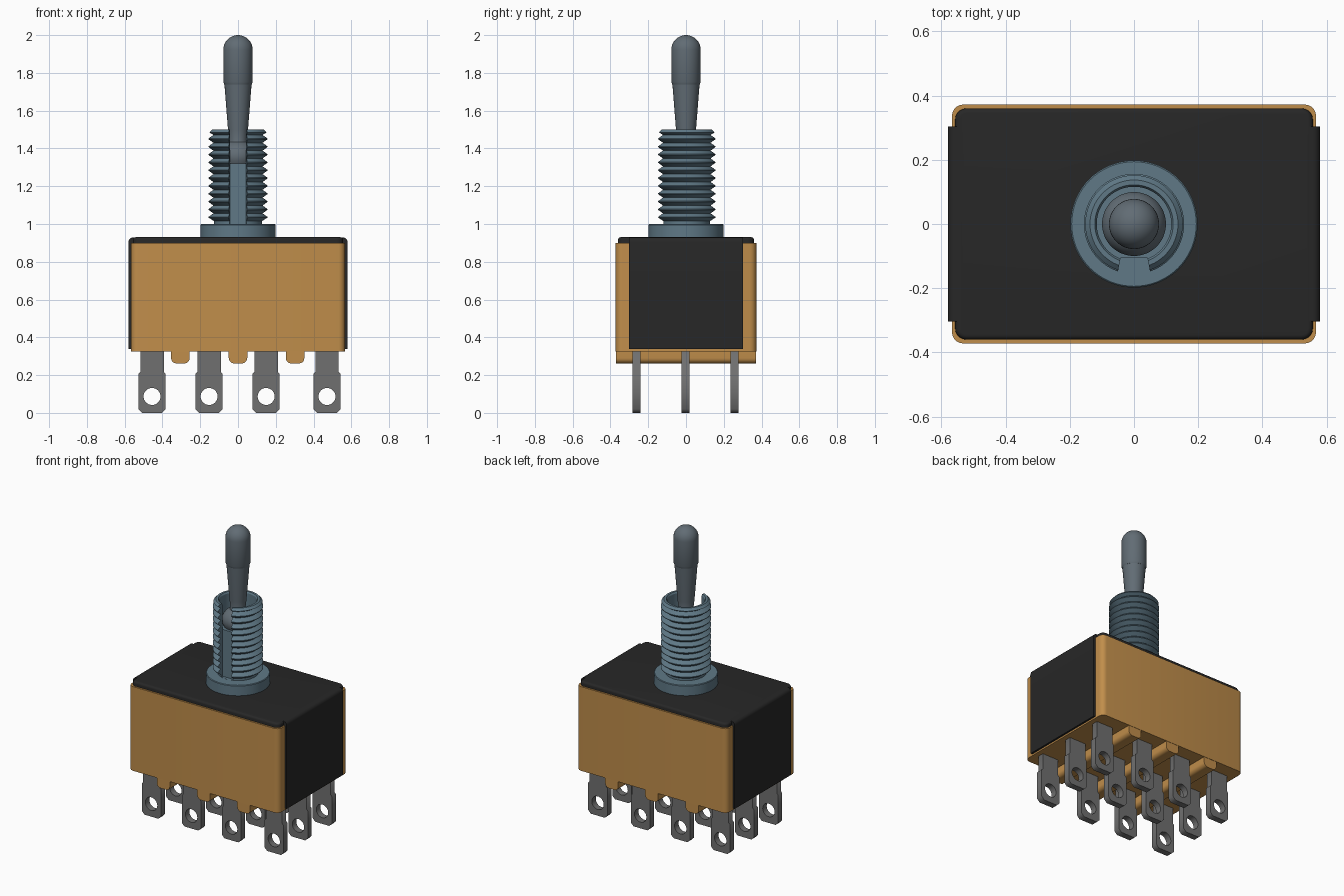
import bpy, bmesh, math
from mathutils import Vector

if "Cube" in bpy.data.objects:
    bpy.data.objects.remove(bpy.data.objects["Cube"])


def material(name, rgb):
    m = bpy.data.materials.new(name)
    m.diffuse_color = (*rgb, 1)
    m.use_nodes = True
    m.node_tree.nodes["Principled BSDF"].inputs["Base Color"].default_value = m.diffuse_color
    return m


ORANGE = material("orange_plastic", (0.53, 0.27, 0.07))
BLACK = material("black_plastic", (0.02, 0.02, 0.02))
BLUE = material("blue_steel", (0.115, 0.19, 0.24))
LEVER = material("lever_steel", (0.12, 0.15, 0.175))
METAL = material("terminal_metal", (0.16, 0.16, 0.16))


def finish(name, bm, mat):
    bmesh.ops.recalc_face_normals(bm, faces=bm.faces)
    mesh = bpy.data.meshes.new(name)
    bm.to_mesh(mesh)
    bm.free()
    ob = bpy.data.objects.new(name, mesh)
    bpy.context.collection.objects.link(ob)
    if mat:
        mesh.materials.append(mat)
    return ob


def smooth(ob, angle=35):
    bpy.ops.object.select_all(action='DESELECT')
    ob.select_set(True)
    bpy.context.view_layer.objects.active = ob
    bpy.ops.object.shade_smooth_by_angle(angle=math.radians(angle))


def box(name, lo, hi, mat, rules=()):
    """Box; each rule is (edge test, radius) for a rounded bevel."""
    bm = bmesh.new()
    bmesh.ops.create_cube(bm, size=1)
    lo, hi = Vector(lo), Vector(hi)
    for v in bm.verts:
        v.co = Vector([lo[i] + (v.co[i] + 0.5) * (hi[i] - lo[i]) for i in range(3)])
    for test, radius in rules:
        edges = [e for e in bm.edges if test(e.verts[0].co, e.verts[1].co)]
        bmesh.ops.bevel(bm, geom=edges, offset=radius, segments=5,
                        profile=0.5, affect='EDGES')
    ob = finish(name, bm, mat)
    smooth(ob)
    return ob


def lathe(name, profile, mat, steps=64, closed=False):
    bm = bmesh.new()
    verts = [bm.verts.new((r, 0, z)) for r, z in profile]
    edges = [bm.edges.new(p) for p in zip(verts, verts[1:])]
    if closed:
        edges.append(bm.edges.new((verts[-1], verts[0])))
    bmesh.ops.spin(bm, geom=verts + edges, cent=(0, 0, 0), axis=(0, 0, 1),
                   angle=math.tau, steps=steps, use_duplicate=False)
    bmesh.ops.remove_doubles(bm, verts=bm.verts, dist=1e-5)
    return finish(name, bm, mat)


def upright(a, b):
    return abs(a.z - b.z) > 0.01


def at_height(z):
    return lambda a, b: abs(a.z - z) < 1e-4 and abs(b.z - z) < 1e-4


# Case: orange housing, black lid and black end band
box("housing", (-0.567, -0.372, 0.326), (0.567, 0.372, 0.90), ORANGE, [(upright, 0.035)])
box("lid", (-0.557, -0.36, 0.86), (0.557, 0.36, 0.93), BLACK,
    [(upright, 0.035), (at_height(0.93), 0.015)])
box("end_band", (-0.58, -0.303, 0.337), (0.58, 0.303, 0.9295), BLACK,
    [(lambda a, b: at_height(0.9295)(a, b) and abs(a.x - b.x) < 0.01, 0.025)])

# Ridges between the terminal columns
for i, x in enumerate((-0.305, 0, 0.302)):
    box(f"base_ridge_{i + 1}", (x - 0.049, -0.37, 0.262), (x + 0.049, 0.37, 0.34), ORANGE,
        [(lambda a, b: at_height(0.262)(a, b) and abs(a.x - b.x) < 0.01, 0.028)])

# Terminal lug: flat outline with a round eyelet, shared by all twelve
half = [(0.052, 0), (0.072, 0.02), (0.072, 0.207), (0.062, 0.217), (0.062, 0.36)]
outline = half + [(-x, z) for x, z in reversed(half)]
eyelet = [(0.045 * math.cos(k * math.tau / 32), 0.087 + 0.045 * math.sin(k * math.tau / 32))
          for k in range(32)]
curve = bpy.data.curves.new("terminal", 'CURVE')
curve.dimensions = '2D'
curve.fill_mode = 'BOTH'
curve.extrude = 0.0215
for pts in (outline, eyelet):
    s = curve.splines.new('POLY')
    s.points.add(len(pts) - 1)
    for p, (x, z) in zip(s.points, pts):
        p.co = (x, z, 0, 1)
    s.use_cyclic_u = True
source = bpy.data.objects.new("terminal_source", curve)
bpy.context.collection.objects.link(source)
lug = bpy.data.meshes.new_from_object(source.evaluated_get(bpy.context.evaluated_depsgraph_get()))
bpy.data.objects.remove(source)
lug.materials.clear()
lug.materials.append(METAL)
for r, y in enumerate((-0.263, -0.002, 0.257)):
    for c, x in enumerate((-0.455, -0.153, 0.149, 0.471)):
        ob = bpy.data.objects.new(f"terminal_{r + 1}_{c + 1}", lug)
        ob.location = (x, y, 0)
        ob.rotation_euler.x = math.pi / 2
        bpy.context.collection.objects.link(ob)

# Mounting flange
smooth(lathe("flange", [(0, 0.92), (0.198, 0.92), (0.198, 0.996), (0.194, 1.0), (0, 1.0)], BLUE))

# Threaded bushing with a stepped bore
pitch, turns = 0.0415, 11
profile = [(0, 0.95), (0.127, 0.95), (0.127, 1.015)]
for i in range(turns):
    z = 1.015 + i * pitch
    profile += [(0.156, z + pitch * 0.45), (0.156, z + pitch * 0.55), (0.130, z + pitch)]
profile += [(0.152, 1.485), (0.137, 1.5), (0.122, 1.5), (0.116, 1.49), (0.116, 1.32), (0, 1.32)]
bushing = lathe("threaded_bushing", profile, BLUE)

# Keyway down the front of the bushing
bm = bmesh.new()
base = bm.faces.new([bm.verts.new((x, y, 1.0005)) for x, y in
                     ((-0.042, -0.106), (0.042, -0.106), (0.06, -0.2), (-0.06, -0.2))])
up = bmesh.ops.extrude_face_region(bm, geom=[base])
bmesh.ops.translate(bm, vec=(0, 0, 0.6),
                    verts=[v for v in up["geom"] if isinstance(v, bmesh.types.BMVert)])
cutter = finish("keyway_cutter", bm, None)
cutter.hide_render = True
cut = bushing.modifiers.new("keyway", 'BOOLEAN')
cut.operation = 'DIFFERENCE'
cut.solver = 'EXACT'
cut.object = cutter
bpy.context.view_layer.objects.active = bushing
bpy.ops.object.modifier_apply(modifier="keyway")
bpy.data.objects.remove(cutter)
smooth(bushing, 30)

# Lever: pivot ball, tapered shaft and rounded tip
ball = [(0.1 * math.cos(a), 1.36 + 0.085 * math.sin(a))
        for a in [math.radians(-28 + 11 * k) for k in range(9)]]
shaft = [(0, 1.32)] + ball + [(0.047, 1.445), (0.053, 1.5), (0.072, 1.742), (0, 1.742)]
smooth(lathe("lever_shaft", shaft, LEVER, 48))
dome = [(0.078 * math.cos(k * math.pi / 20), 1.922 + 0.078 * math.sin(k * math.pi / 20))
        for k in range(10)]
smooth(lathe("lever_tip", [(0, 1.738), (0.072, 1.738), (0.078, 1.752)] + dome + [(0, 2.0)],
             LEVER, 48))
